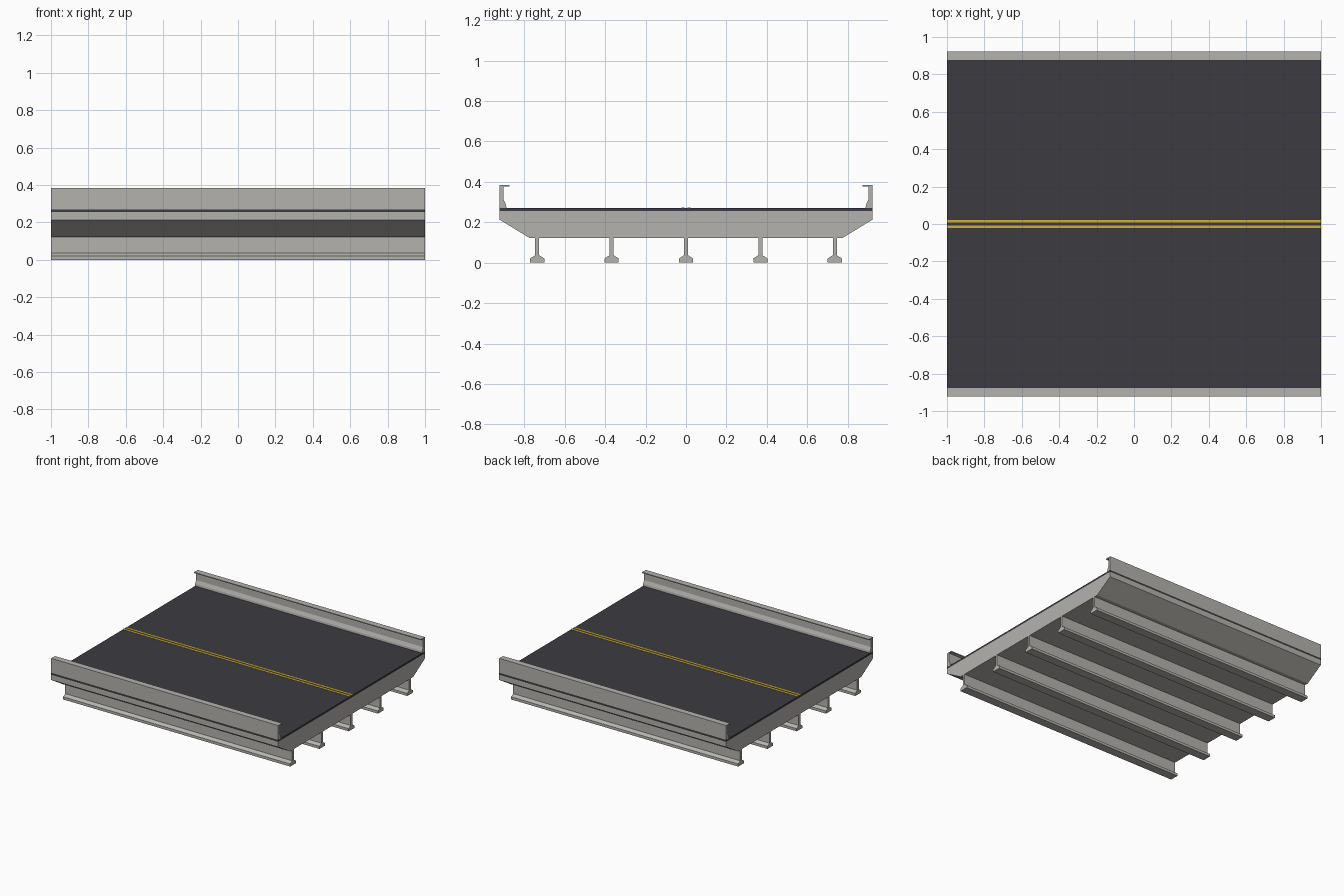
import bpy

if "Cube" in bpy.data.objects:
    bpy.data.objects.remove(bpy.data.objects["Cube"], do_unlink=True)


def make_material(name, color):
    mat = bpy.data.materials.new(name)
    mat.use_nodes = True
    mat.diffuse_color = (*color, 1)
    mat.node_tree.nodes["Principled BSDF"].inputs["Base Color"].default_value = (*color, 1)
    return mat


concrete = make_material("concrete grey", (0.46, 0.45, 0.42))
asphalt = make_material("dark asphalt", (0.045, 0.043, 0.052))
yellow = make_material("lane yellow", (0.64, 0.44, 0.03))


def extrude_profile(name, profile, mat, length=2.0):
    """Sweep a closed (y, z) outline along x, with capped ends."""
    n = len(profile)
    verts = [(x, y, z) for x in (-length / 2, length / 2) for y, z in profile]
    faces = [list(range(n)), list(range(n, 2 * n))]
    faces += [[i, (i + 1) % n, n + (i + 1) % n, n + i] for i in range(n)]
    mesh = bpy.data.meshes.new(name)
    mesh.from_pydata(verts, [], faces)
    mesh.materials.append(mat)
    obj = bpy.data.objects.new(name, mesh)
    bpy.context.collection.objects.link(obj)
    # Make the faces point outward
    import bmesh
    bm = bmesh.new()
    bm.from_mesh(mesh)
    bmesh.ops.recalc_face_normals(bm, faces=bm.faces)
    bm.to_mesh(mesh)
    bm.free()
    return obj


def symmetric(half):
    """Complete an outline from its +y half, listed bottom to top."""
    return half + [(-y, z) for y, z in reversed(half)]


def strip(y0, y1, z0, z1):
    return [(y0, z0), (y1, z0), (y1, z1), (y0, z1)]


EDGE = 0.922
ROAD_BOTTOM, ROAD_TOP = 0.255, 0.27

# Concrete deck with chamfered lower edges, and the road layer
extrude_profile("deck_slab", symmetric([(0.775, 0.123), (EDGE, 0.213), (EDGE, ROAD_BOTTOM)]), concrete)
extrude_profile("road_surface", strip(-EDGE, EDGE, ROAD_BOTTOM, ROAD_TOP), asphalt)

# Side barriers with a flared foot and an inward lip
barrier = [(EDGE, ROAD_TOP), (0.888, ROAD_TOP), (0.890, 0.286), (0.902, 0.312),
           (0.902, 0.378), (0.874, 0.378), (0.874, 0.385), (EDGE, 0.385)]
for side, name in ((-1, "front_barrier"), (1, "back_barrier")):
    extrude_profile(name, [(side * y, z) for y, z in barrier], concrete)

# Girders with a flanged foot
girder = symmetric([(0.035, 0), (0.035, 0.021), (0.010, 0.037), (0.010, 0.123)])
for i in range(-2, 3):
    extrude_profile(f"girder_{i + 3}", [(y + i * 0.368, z) for y, z in girder], concrete)

# Double centre line
for side, name in ((-1, "front_centre_line"), (1, "back_centre_line")):
    extrude_profile(name, strip(side * 0.007, side * 0.022, ROAD_TOP, ROAD_TOP + 0.002), yellow)
